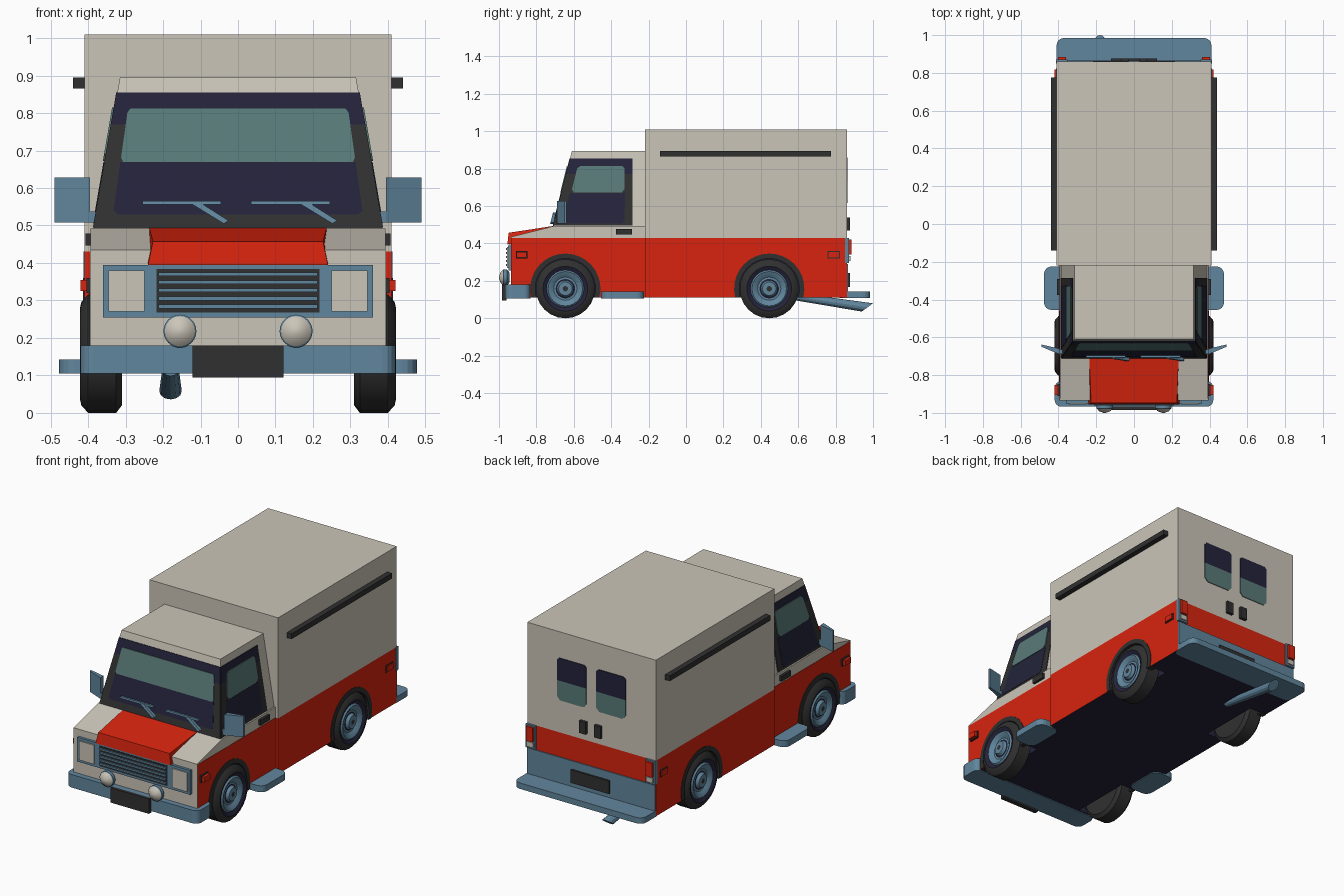
import bpy, bmesh, math
from mathutils import Vector

if "Cube" in bpy.data.objects:
    bpy.data.objects.remove(bpy.data.objects["Cube"])


def srgb(r, g, b):
    f = lambda c: (c / 255 / 12.92) if c < 11 else ((c / 255 + 0.055) / 1.055) ** 2.4
    return (f(r), f(g), f(b), 1)


def material(name, rgb):
    m = bpy.data.materials.new(name)
    m.diffuse_color = srgb(*rgb)
    m.use_nodes = True
    m.node_tree.nodes["Principled BSDF"].inputs["Base Color"].default_value = m.diffuse_color
    return m


BEIGE = material("beige_paint", (203, 197, 184))
RED = material("red_paint", (216, 36, 14))
BLUE = material("blue_grey_metal", (97, 134, 157))
DARK = material("dark_grey_rubber", (48, 48, 48))
NAVY = material("navy_shadow", (36, 35, 59))
TEAL = material("teal_glass", (88, 122, 119))


def finish(name, bm, mats, rule=None):
    bmesh.ops.recalc_face_normals(bm, faces=bm.faces)
    bm.normal_update()
    if rule:
        for f in bm.faces:
            f.material_index = mats.index(rule(f.normal, f.calc_center_median()))
    me = bpy.data.meshes.new(name)
    bm.to_mesh(me)
    bm.free()
    for m in mats:
        me.materials.append(m)
    ob = bpy.data.objects.new(name, me)
    bpy.context.collection.objects.link(ob)
    return ob


def lofts(name, pairs, mats, rule=None):
    """Closed solids, each spanned between two matching loops of points."""
    bm = bmesh.new()
    for a, b in pairs:
        va, vb = [bm.verts.new(p) for p in a], [bm.verts.new(p) for p in b]
        bm.faces.new(va)
        bm.faces.new(vb[::-1])
        for i in range(len(va)):
            j = (i + 1) % len(va)
            bm.faces.new((va[j], va[i], vb[i], vb[j]))
    return finish(name, bm, mats if isinstance(mats, list) else [mats], rule)


def along_x(prof, x0, x1):
    return [(x0, y, z) for y, z in prof], [(x1, y, z) for y, z in prof]


def along_z(prof, z0, z1):
    return [(x, y, z0) for x, y in prof], [(x, y, z1) for x, y in prof]


def rect(a0, a1, b0, b1):
    return [(a0, b0), (a1, b0), (a1, b1), (a0, b1)]


def box(name, x0, x1, y0, y1, z0, z1, mat):
    return lofts(name, [along_z(rect(x0, x1, y0, y1), z0, z1)], mat)


def rounded(x0, x1, y0, y1, r):
    pts = []
    for k, (cx, cy) in enumerate(((x1 - r, y1 - r), (x0 + r, y1 - r), (x0 + r, y0 + r), (x1 - r, y0 + r))):
        for i in range(5):
            t = (k + i / 4) * math.pi / 2
            pts.append((cx + r * math.cos(t), cy + r * math.sin(t)))
    return pts


def lathe(name, prof, centre, axis, n=24):
    """Revolve (offset, radius, material) rows around an axis."""
    axis = Vector(axis)
    u = Vector((0, 0, 1))
    v = axis.cross(u)
    bm = bmesh.new()
    rings, mats = [], []
    for a, r, m in prof:
        ring = []
        for i in range(n):
            t = 2 * math.pi * i / n
            ring.append(bm.verts.new(Vector(centre) + axis * a + (u * math.cos(t) + v * math.sin(t)) * r))
        rings.append(ring)
        if m not in mats:
            mats.append(m)
    for k in range(len(rings) - 1):
        for i in range(n):
            j = (i + 1) % n
            f = bm.faces.new((rings[k][i], rings[k][j], rings[k + 1][j], rings[k + 1][i]))
            f.material_index = mats.index(prof[k][2])
    bm.faces.new(rings[0])
    f = bm.faces.new(rings[-1])
    f.material_index = mats.index(prof[-1][2])
    ob = finish(name, bm, mats)
    bpy.context.view_layer.objects.active = ob
    ob.select_set(True)
    bpy.ops.object.shade_smooth_by_angle(angle=math.radians(32))
    ob.select_set(False)
    return ob


# --- lower body with wheel arches ---
WZ, ARCH = 0.158, 0.187
WHEELS = {"front": (-0.645, 0.395), "rear": (0.445, 0.41)}


def arc(wy, r, n=18):
    a = math.asin((0.11 - WZ) / r)
    ts = [math.pi - a + (2 * a - math.pi) * i / n for i in range(n + 1)]
    return [(wy + r * math.cos(t), WZ + r * math.sin(t)) for t in ts]


def lower_body(name, y0, y1, wheel):
    wy, hw = WHEELS[wheel]
    prof = [(y0, 0.11)] + arc(wy, ARCH) + [(y1, 0.11), (y1, 0.43), (y0, 0.43)]
    core = rect(y0, y1, 0.11, 0.43)

    def rule(n, c):
        if n.z < -0.9 or (abs(c.x) < 0.31 and abs(n.x) > 0.5):
            return NAVY
        if abs(n.x) < 0.5 and math.hypot(c.y - wy, c.z - WZ) < 0.19 and abs(c.x) > 0.3:
            return NAVY
        return BEIGE if n.y < -0.9 and c.y < -0.9 else RED
    pairs = [along_x(core, -0.3, 0.3)] + [along_x(prof, s * 0.3, s * hw) for s in (-1, 1)]
    lofts(name, pairs, [RED, BEIGE, NAVY], rule)


lower_body("cab_lower_body", -0.935, -0.2, "front")
lower_body("cargo_lower_body", -0.22, 0.86, "rear")

# --- upper body ---
box("cargo_box", -0.41, 0.41, -0.22, 0.86, 0.43, 1.01, BEIGE)
lofts("hood", [along_x([(-0.935, 0.43), (-0.935, 0.435), (-0.71, 0.492), (-0.2, 0.492), (-0.2, 0.43)],
                       -0.393, 0.393)], BEIGE)
lofts("cab_upper", [([(x, y, 0.49) for x, y in rect(-0.385, 0.385, -0.71, -0.2)],
                     [(x, y, 0.895) for x, y in rect(-0.315, 0.315, -0.61, -0.2)])], BEIGE)
lofts("hood_scoop", [([(-0.24, -0.955, 0.395), (0.24, -0.955, 0.395), (0.24, -0.7, 0.44), (-0.24, -0.7, 0.44)],
                      [(-0.227, -0.948, 0.457), (0.227, -0.948, 0.457), (0.237, -0.7, 0.495),
                       (-0.237, -0.7, 0.495)])], RED)


# --- cab glazing: plates lying on the sloped cab faces ---
def half(z):
    return 0.385 - 0.1728 * (z - 0.49)


def nose(z):
    return -0.71 + 0.2469 * (z - 0.49)


def front_plate(name, pts, t, mat):
    lofts(name, [([(x, nose(z) + 0.003, z) for x, z in pts], [(x, nose(z) - t, z) for x, z in pts])], mat)


def side_plate(name, pts, t, mat):
    lofts(name, [([(s * (half(z) - 0.003), y, z) for y, z in pts],
                  [(s * (half(z) + t), y, z) for y, z in pts]) for s in (-1, 1)], mat)


def front_band(z0, z1):
    return [(-half(z0), z0), (half(z0), z0), (half(z1), z1), (-half(z1), z1)]


front_plate("windshield_frame_lower", front_band(0.493, 0.77), 0.003, DARK)
front_plate("windshield_frame_upper", front_band(0.77, 0.855), 0.003, NAVY)
front_plate("windshield_lower", [(-0.322, 0.53), (0.322, 0.53), (0.332, 0.54), (0.314, 0.67),
                                 (-0.314, 0.67), (-0.332, 0.54)], 0.005, NAVY)
front_plate("windshield_upper", [(-0.307, 0.67), (0.307, 0.67), (0.312, 0.682), (0.295, 0.802), (0.287, 0.812),
                                 (-0.287, 0.812), (-0.295, 0.802), (-0.312, 0.682)], 0.007, TEAL)
side_plate("side_window_frame_lower", [(nose(0.495), 0.495), (-0.285, 0.495), (-0.285, 0.77), (nose(0.77), 0.77)],
           0.003, DARK)
side_plate("side_window_frame_upper", [(nose(0.77), 0.77), (-0.285, 0.77), (-0.285, 0.855), (nose(0.855), 0.855)],
           0.003, NAVY)
side_plate("side_window_lower", [(nose(0.507) + 0.045, 0.507), (-0.34, 0.507), (-0.33, 0.52), (-0.325, 0.67),
                                 (nose(0.67) + 0.045, 0.67)], 0.005, NAVY)
side_plate("side_window_upper", [(-0.6, 0.672), (-0.345, 0.672), (-0.328, 0.69), (-0.328, 0.8), (-0.34, 0.815),
                                 (-0.565, 0.815), (-0.582, 0.8), (-0.61, 0.69)], 0.007, TEAL)

# --- wipers ---
for i, (x0, x1, a, b) in enumerate(((-0.255, -0.045, -0.115, -0.03), (0.035, 0.245, 0.175, 0.26))):
    front_plate(f"wiper_blade_{i}", rect(x0, x1, 0.556, 0.565), 0.016, BLUE)
    front_plate(f"wiper_arm_{i}", [(b - 0.008, 0.505), (b + 0.005, 0.513), (a + 0.008, 0.565), (a - 0.008, 0.557)],
                0.02, BLUE)

# --- grille, headlights and front lamps ---
box("grille_frame", -0.36, 0.36, -0.95, -0.93, 0.255, 0.395, BLUE)
box("grille_recess", -0.217, 0.217, -0.953, -0.945, 0.268, 0.384, DARK)
for i in range(5):
    z = 0.284 + i * 0.0215
    box(f"grille_bar_{i}", -0.212, 0.212, -0.962, -0.95, z - 0.005, z + 0.005, BLUE)
for s, side in ((-1, "left"), (1, "right")):
    a, b = sorted((s * 0.25, s * 0.345))
    box(f"headlight_{side}", a, b, -0.956, -0.945, 0.27, 0.38, BEIGE)
    lathe(f"fog_lamp_{side}", [(0, 0.025, BLUE), (0.015, 0.044, BLUE), (0.033, 0.044, BLUE), (0.036, 0.04, BEIGE),
                               (0.048, 0.03, BEIGE), (0.057, 0.006, BEIGE)], (s * 0.155, -0.943, 0.218), (0, -1, 0))

# --- bumpers, plates, steps ---
lofts("front_bumper", [along_z(rounded(-0.42, 0.42, -0.967, -0.832, 0.035), 0.105, 0.18)], BLUE)
lofts("rear_bumper", [along_z(rounded(-0.41, 0.41, 0.82, 0.985, 0.04), 0.108, 0.142)], BLUE)
box("front_plate", -0.122, 0.122, -0.985, -0.96, 0.095, 0.18, DARK)
box("rear_lower_panel", -0.408, 0.408, 0.855, 0.866, 0.112, 0.29, BLUE)
box("rear_plate", -0.122, 0.122, 0.86, 0.877, 0.168, 0.243, DARK)
lofts("side_steps", [along_z(rounded(*sorted((s * 0.34, s * 0.477)), -0.455, -0.225, 0.04), 0.105, 0.142)
                     for s in (-1, 1)], BLUE)

# --- mirrored side details ---
for s, side in ((-1, "left"), (1, "right")):
    def mbox(name, x0, x1, *rest):
        box(f"{name}_{side}", *sorted((s * x0, s * x1)), *rest)
    mbox("side_rail", 0.4, 0.44, -0.14, 0.775, 0.865, 0.895, DARK)
    mbox("door_handle", 0.38, 0.407, -0.375, -0.29, 0.447, 0.478, DARK)
    mbox("front_marker_base", 0.39, 0.404, -0.91, -0.847, 0.32, 0.36, DARK)
    mbox("front_marker", 0.39, 0.42, -0.905, -0.852, 0.325, 0.355, RED)
    mbox("rear_marker_base", 0.4, 0.413, 0.757, 0.823, 0.32, 0.36, DARK)
    mbox("rear_marker", 0.4, 0.42, 0.762, 0.818, 0.325, 0.355, RED)
    mbox("tail_lamp_frame", 0.352, 0.412, 0.85, 0.872, 0.295, 0.43, BLUE)
    mbox("tail_lamp", 0.36, 0.402, 0.86, 0.885, 0.34, 0.422, RED)
    mbox("reverse_lamp", 0.36, 0.402, 0.86, 0.879, 0.305, 0.333, BEIGE)
    mbox("rear_door_handle", 0.027, 0.068, 0.85, 0.877, 0.47, 0.54, DARK)
    # rear door windows: teal pane below, navy above
    for nm, z0, z1, c0, c1, m in (("rear_window_lower", 0.617, 0.73, 0.02, 0, TEAL),
                                  ("rear_window_upper", 0.73, 0.86, 0, 0.012, NAVY)):
        pts = [(0.032 + c0, z0), (0.218 - c0, z0), (0.218, z0 + c0), (0.218, z1 - c1),
               (0.218 - c1, z1), (0.032 + c1, z1), (0.032, z1 - c1), (0.032, z0 + c0)]
        pts = [p for i, p in enumerate(pts) if p != pts[i - 1]]
        lofts(f"{nm}_{side}", [([(s * x, 0.855, z) for x, z in pts], [(s * x, 0.864, z) for x, z in pts])], m)
    lofts(f"mirror_{side}", [along_z([(s * x, y) for x, y in ((0.395, -0.69), (0.49, -0.65), (0.49, -0.638),
                                                              (0.395, -0.66))], 0.508, 0.628)], BLUE)
    mbox("mirror_arm", 0.36, 0.4, -0.688, -0.665, 0.508, 0.538, BLUE)

    # wheels and arch lips
    for pos, (wy, hw) in WHEELS.items():
        lathe(f"{pos}_wheel_{side}",
              [(0.31, 0.08, DARK), (0.31, 0.138, DARK), (0.325, 0.158, DARK), (0.4, 0.158, DARK),
               (0.418, 0.138, DARK), (0.422, 0.12, NAVY), (0.412, 0.1, BLUE), (0.42, 0.092, BLUE),
               (0.414, 0.078, BLUE), (0.402, 0.062, BLUE), (0.402, 0.052, NAVY), (0.404, 0.045, BLUE),
               (0.42, 0.036, BLUE), (0.421, 0.014, DARK)], (0, wy, WZ), (s, 0, 0))
        lip = arc(wy, ARCH + 0.001) + arc(wy, 0.161)[::-1]
        lofts(f"{pos}_arch_lip_{side}", [along_x(lip, s * 0.375, s * (hw + 0.003))], DARK)

# --- exhaust pipe with a slanted tip ---
ring = [2 * math.pi * i / 12 for i in range(12)]
lofts("exhaust_pipe", [([(-0.18 + 0.022 * math.cos(t), 0.57, 0.118 + 0.02 * math.sin(t)) for t in ring],
                        [(-0.18 + 0.03 * math.cos(t), 0.97 + 0.03 * math.sin(t), 0.058 + 0.022 * math.sin(t))
                         for t in ring])], BLUE)
